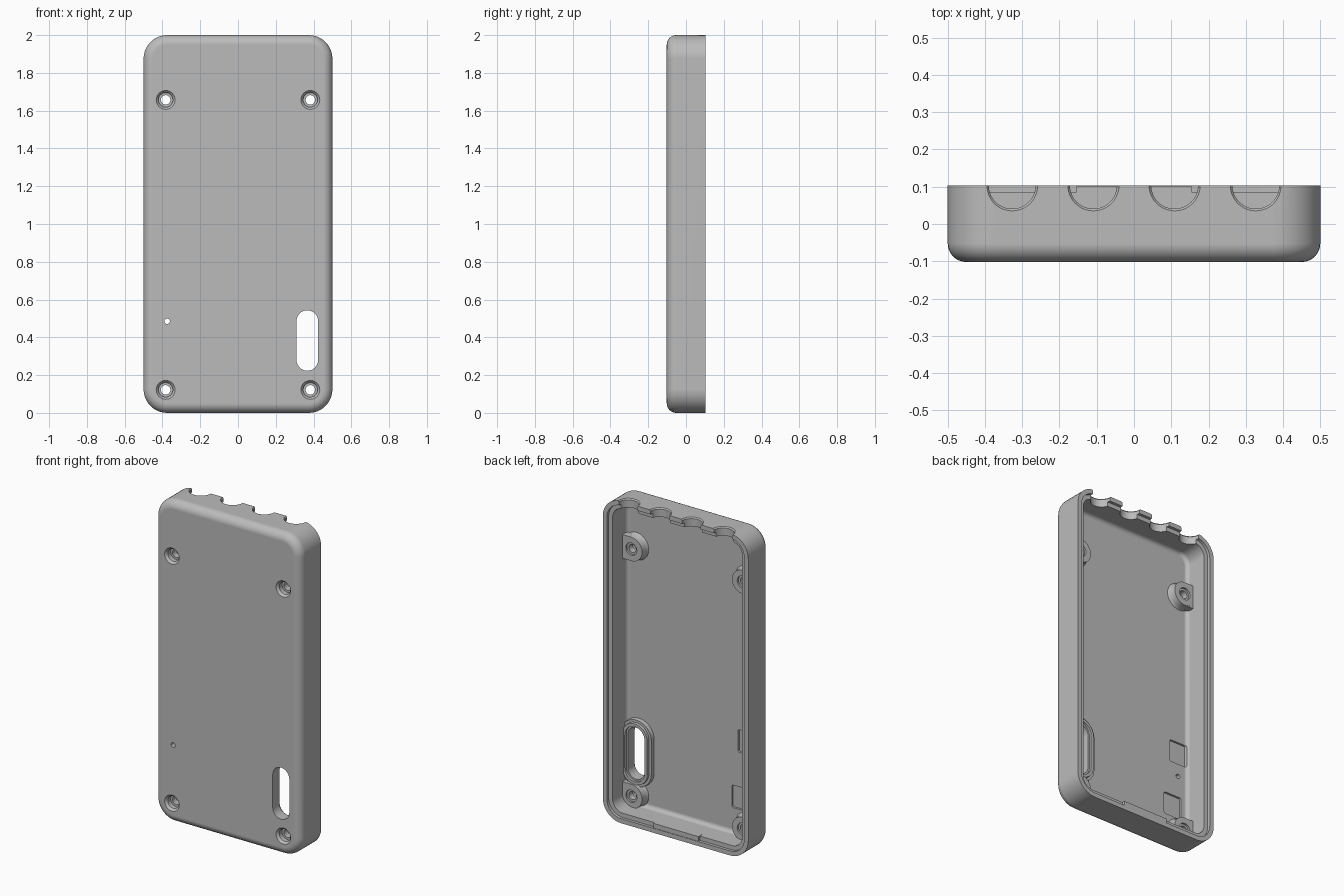
import bpy, bmesh, math

old = bpy.data.objects.get("Cube")
if old:
    bpy.data.objects.remove(old, do_unlink=True)

GREY = (0.5, 0.5, 0.5, 1)
mat = bpy.data.materials.new("grey_plastic")
mat.use_nodes = True
mat.diffuse_color = GREY
bsdf = mat.node_tree.nodes["Principled BSDF"]
bsdf.inputs["Base Color"].default_value = GREY
bsdf.inputs["Roughness"].default_value = 0.6

BACK, FRONT, FLOOR = 0.103, -0.102, -0.06
SEG = 10


def section(y, cx, cz, hw, hh, r):
    """Rounded rectangle in the xz plane; a circle when all sizes match."""
    pts = []
    for q, (sx, sz) in enumerate([(1, 1), (-1, 1), (-1, -1), (1, -1)]):
        for i in range(SEG + 1):
            a = math.pi / 2 * (q + i / SEG)
            pts.append((cx + sx * (hw - r) + r * math.cos(a), y,
                        cz + sz * (hh - r) + r * math.sin(a)))
    return pts


def loft(name, sections):
    """Closed solid through matching sections, capped at both ends."""
    bm = bmesh.new()
    rings = [[bm.verts.new(p) for p in s] for s in sections]
    for a, b in zip(rings, rings[1:]):
        for i in range(len(a)):
            j = (i + 1) % len(a)
            bm.faces.new((a[i], a[j], b[j], b[i]))
    bm.faces.new(rings[0])
    bm.faces.new(rings[-1])
    bmesh.ops.remove_doubles(bm, verts=bm.verts, dist=1e-5)
    bmesh.ops.recalc_face_normals(bm, faces=bm.faces)
    me = bpy.data.meshes.new(name)
    bm.to_mesh(me)
    bm.free()
    me.materials.append(mat)
    ob = bpy.data.objects.new(name, me)
    bpy.context.collection.objects.link(ob)
    return ob


def turned(name, cx, cz, profile):
    return loft(name, [section(y, cx, cz, r, r, r) for y, r in profile])


def block(name, x0, x1, y0, y1, z0, z1):
    args = ((x0 + x1) / 2, (z0 + z1) / 2, (x1 - x0) / 2, (z1 - z0) / 2, 0)
    return loft(name, [section(y0, *args), section(y1, *args)])


def cone(name, x, z, r1, r2, depth):
    bpy.ops.mesh.primitive_cone_add(vertices=48, radius1=r1, radius2=r2,
                                    depth=depth, location=(x, BACK + 0.001, z))
    ob = bpy.context.object
    ob.name = name
    ob.data.materials.append(mat)
    return ob


def combine(target, tool, operation):
    tool.hide_render = True
    m = target.modifiers.new("combine", "BOOLEAN")
    m.operation, m.solver, m.object = operation, "EXACT", tool
    bpy.context.view_layer.objects.active = target
    bpy.ops.object.modifier_apply(modifier=m.name)
    bpy.data.objects.remove(tool, do_unlink=True)


# Hollow case: outer front fillet, rim with a stepped ledge, inner floor fillet
FILLET, WALL, INNER = 0.05, 0.055, 0.025
angles = [math.pi / 2 * i / 8 for i in range(9)]
profile = [(FRONT + FILLET * (1 - math.cos(a)), FILLET * (1 - math.sin(a))) for a in angles]
profile += [(BACK, 0), (BACK, 0.028), (0.085, 0.028), (0.085, WALL)]
profile += [(FLOOR + INNER * (1 - math.sin(a)), WALL + INNER * (1 - math.cos(a))) for a in angles]
case = loft("case_shell", [section(y, 0, 1, 0.5 - d, 1 - d, 0.125 - d) for y, d in profile])

# Screw bosses joined to the side walls
screws = [(sx * 0.383, z) for sx in (-1, 1) for z in (0.122, 1.657)]
for x, z in screws:
    s = 1 if x > 0 else -1
    combine(case, turned("boss", x, z, [(-0.075, 0.085), (FLOOR, 0.085),
                                        (-0.045, 0.076), (-0.01, 0.074)]), "UNION")
    xs = sorted((x, s * 0.465))
    combine(case, block("boss_web", xs[0], xs[1], -0.075, -0.0105,
                        z - 0.074, z + 0.074), "UNION")

# Stepped collar around the side slot
SLOT = (0.367, 0.383)


def slot(name, levels):
    return loft(name, [section(y, *SLOT, r, r + 0.103, r) for y, r in levels])


combine(case, slot("slot_collar", [(-0.075, 0.108), (-0.035, 0.104), (-0.035, 0.088),
                                   (-0.02, 0.086)]), "UNION")

# Raised bar on the bottom ledge
combine(case, block("bottom_ledge_bar", -0.155, 0.155, 0.06, 0.1, 0.015, WALL + 0.002), "UNION")

# Screw holes with a countersunk front and a shallow rear recess
for x, z in screws:
    combine(case, turned("screw_hole", x, z, [
        (-0.12, 0.05), (FRONT, 0.05), (-0.088, 0.038), (-0.06, 0.038), (-0.06, 0.025),
        (-0.022, 0.025), (-0.022, 0.038), (0.01, 0.038)]), "DIFFERENCE")

# Slot opening and small pin hole
combine(case, slot("slot_opening", [(-0.13, 0.057), (-0.035, 0.057), (-0.035, 0.068),
                                    (0.02, 0.068)]), "DIFFERENCE")
combine(case, turned("pin_hole", -0.375, 0.485, [(-0.13, 0.014), (0, 0.014)]), "DIFFERENCE")

# Shallow rectangular pockets in the floor
for x, z, w, h in [(-0.375, 0.635, 0.06, 0.07), (-0.335, 0.28, 0.062, 0.07)]:
    combine(case, loft("pocket", [section(y, x, z, w, h, 0.01)
                                  for y in (FLOOR - 0.013, 0)]), "DIFFERENCE")

# Four chamfered half-round cable openings in the top wall
for x in (-0.327, -0.109, 0.109, 0.327):
    combine(case, cone("cable_opening", x, 1.96, 0.063, 0.063, 0.2), "DIFFERENCE")
    combine(case, cone("opening_chamfer", x, 1.997, 0.062, 0.071, 0.012), "DIFFERENCE")

# Smooth fillets with crisp edges and flat panels
bpy.ops.object.select_all(action="DESELECT")
case.select_set(True)
bpy.context.view_layer.objects.active = case
bpy.ops.object.shade_smooth_by_angle(angle=math.radians(30))
weighted = case.modifiers.new("flat_panels", "WEIGHTED_NORMAL")
weighted.keep_sharp = True
